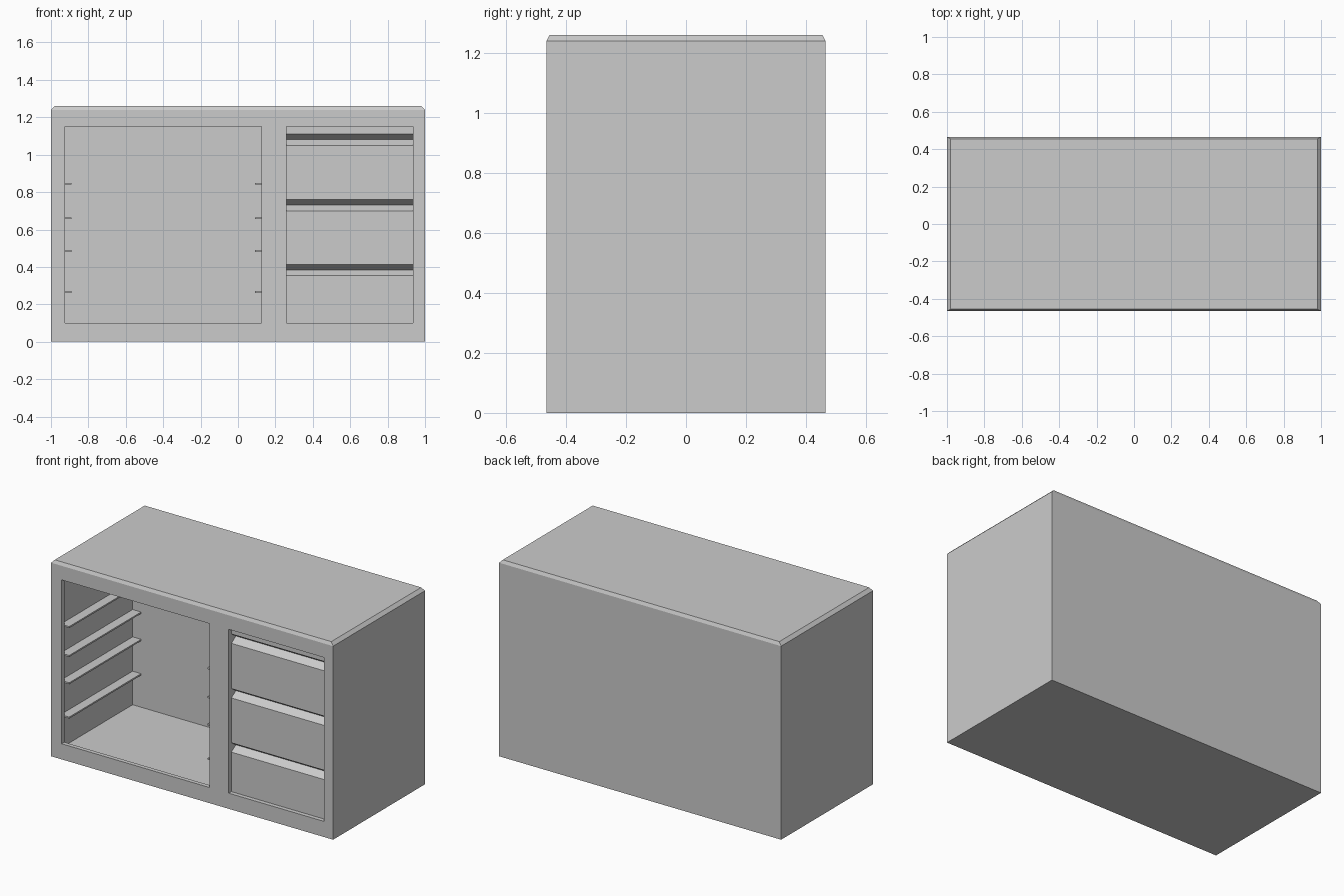
import bpy
import bmesh

cube = bpy.data.objects.get("Cube")
if cube:
    bpy.data.objects.remove(cube, do_unlink=True)

grey = bpy.data.materials.new("plain grey")
grey.use_nodes = True
colour = (0.6, 0.6, 0.6, 1)
grey.diffuse_color = colour
grey.node_tree.nodes["Principled BSDF"].inputs["Base Color"].default_value = colour

W, D, H = 1.0, 0.465, 1.26          # half width, half depth, height
LIP = 0.027                         # thickness of the front frame
FRONT = -D + LIP                    # plane just behind the frame
LOW, HIGH = 0.10, 1.15              # both openings


def finish(name, bm):
    bmesh.ops.recalc_face_normals(bm, faces=bm.faces)
    mesh = bpy.data.meshes.new(name)
    bm.to_mesh(mesh)
    bm.free()
    mesh.materials.append(grey)
    obj = bpy.data.objects.new(name, mesh)
    bpy.context.collection.objects.link(obj)
    return obj


def box(name, x, y, z):
    bm = bmesh.new()
    bmesh.ops.create_cube(bm, size=1)
    for v in bm.verts:
        v.co = [lim[0] if c < 0 else lim[1] for c, lim in zip(v.co, (x, y, z))]
    return finish(name, bm)


def extrude_x(name, profile, x0, x1):
    """Extrude a (y, z) profile along x."""
    bm = bmesh.new()
    face = bm.faces.new([bm.verts.new((x0, y, z)) for y, z in profile])
    out = bmesh.ops.extrude_face_region(bm, geom=[face])
    moved = [g for g in out["geom"] if isinstance(g, bmesh.types.BMVert)]
    bmesh.ops.translate(bm, verts=moved, vec=(x1 - x0, 0, 0))
    return finish(name, bm)


def cut(target, cutter):
    cutter.hide_render = True
    mod = target.modifiers.new("cut", 'BOOLEAN')
    mod.operation, mod.solver, mod.object = 'DIFFERENCE', 'EXACT', cutter
    bpy.context.view_layer.objects.active = target
    bpy.ops.object.modifier_apply(modifier=mod.name)
    bpy.data.objects.remove(cutter, do_unlink=True)


# Cabinet body with a chamfered top
bm = bmesh.new()
rings = []
for x, y, z in ((W, D, 0), (W, D, H - 0.02), (W - 0.02, D - 0.01, H)):
    corners = ((-x, -y), (x, -y), (x, y), (-x, y))
    rings.append([bm.verts.new((a, b, z)) for a, b in corners])
bm.faces.new(rings[0])
bm.faces.new(rings[-1])
for a, b in zip(rings, rings[1:]):
    for i in range(4):
        j = (i + 1) % 4
        bm.faces.new((a[i], a[j], b[j], b[i]))
body = finish("cabinet_body", bm)

# Open compartment, wider inside than its opening, and the drawer bay
OX0, OX1 = -0.925, 0.125
IX0, IX1, BACK = -0.95, 0.15, 0.29
DX0, DX1, BAY = 0.26, 0.935, -0.33
cut(body, box("compartment_cutter", (IX0, IX1), (FRONT, BACK), (0.055, 1.195)))
cut(body, box("opening_cutter", (OX0, OX1), (-D - 0.1, 0), (LOW, HIGH)))
cut(body, box("drawer_bay_cutter", (DX0, DX1), (-D - 0.1, BAY), (LOW, HIGH)))

# Shelf runners on both walls of the compartment
for i, z in enumerate((0.265, 0.485, 0.66, 0.845)):
    for side, x in (("right", (IX0, -0.89)), ("left", (0.09, IX1))):
        box(f"shelf_runner_{side}_{i + 1}", x, (FRONT, BACK), (z - 0.005, z + 0.005))

# Drawer fronts, parted by V-shaped finger grooves
GROOVE, HALF = FRONT + 0.045, 0.03
levels = [LOW, 0.383, 0.73, 1.08, HIGH]
names = ["drawer_front_bottom", "drawer_front_middle", "drawer_front_top", "top_rail"]
for name, z0, z1 in zip(names, levels, levels[1:]):
    profile = [(BAY, z0)]
    if z0 > LOW:
        profile += [(GROOVE, z0), (FRONT, z0 + HALF)]
    else:
        profile += [(FRONT, z0)]
    if z1 < HIGH:
        profile += [(FRONT, z1 - HALF), (GROOVE, z1)]
    else:
        profile += [(FRONT, z1)]
    profile += [(BAY, z1)]
    extrude_x(name, profile, DX0, DX1)
